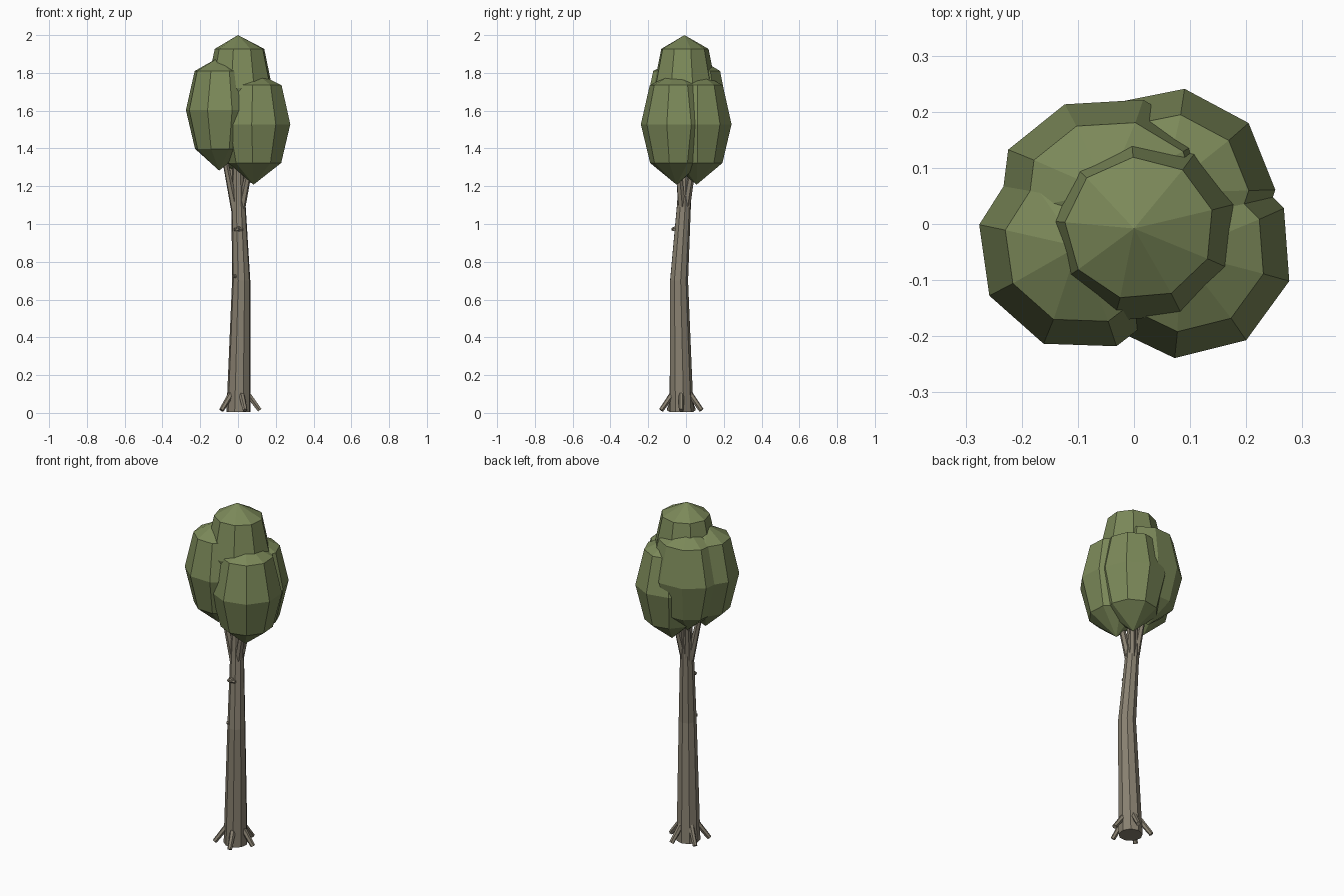
import bpy, bmesh, math
from mathutils import Vector

if "Cube" in bpy.data.objects:
    bpy.data.objects.remove(bpy.data.objects["Cube"])


def material(name, rgb):
    m = bpy.data.materials.new(name)
    m.diffuse_color = (*rgb, 1)
    m.use_nodes = True
    m.node_tree.nodes["Principled BSDF"].inputs["Base Color"].default_value = m.diffuse_color
    return m


LEAF = material("leaf green", (0.20, 0.25, 0.10))
BARK = material("bark grey brown", (0.25, 0.22, 0.165))


def finish(name, bm, mat):
    bmesh.ops.recalc_face_normals(bm, faces=bm.faces)
    me = bpy.data.meshes.new(name)
    bm.to_mesh(me)
    bm.free()
    me.materials.append(mat)
    ob = bpy.data.objects.new(name, me)
    bpy.context.collection.objects.link(ob)
    return ob


def loft(bm, rings, cap_start=True, cap_end=True):
    """Bridge successive rings of points; a single point makes a fan."""
    rows = [[bm.verts.new(p) for p in ring] for ring in rings]
    for a, b in zip(rows, rows[1:]):
        n = max(len(a), len(b))
        for i in range(n):
            j = (i + 1) % n
            if len(a) == 1:
                bm.faces.new((a[0], b[i], b[j]))
            elif len(b) == 1:
                bm.faces.new((a[i], a[j], b[0]))
            else:
                bm.faces.new((a[i], a[j], b[j], b[i]))
    if cap_start and len(rows[0]) > 2:
        bm.faces.new(rows[0])
    if cap_end and len(rows[-1]) > 2:
        bm.faces.new(rows[-1])


def ring(x, y, z, rx, ry, phase, n=9):
    return [(x + rx * math.cos(phase + math.tau * i / n),
             y + ry * math.sin(phase + math.tau * i / n), z) for i in range(n)]


def foliage(name, x, y, z, rx, ry, phase):
    bm = bmesh.new()
    p = math.radians(phase)
    loft(bm, [[(x - 0.01, y, z - 0.32)],
              ring(x, y, z - 0.205, rx * 0.74, ry * 0.74, p),
              ring(x, y, z, rx, ry, p),
              ring(x, y, z + 0.207, rx * 0.75, ry * 0.75, p),
              [(x - 0.01, y, z + 0.28)]])
    finish(name, bm, LEAF)


def stick(name, start, end, r0, r1, n=6):
    bm = bmesh.new()
    a, b = Vector(start), Vector(end)
    q = (b - a).to_track_quat('Z', 'Y')
    loft(bm, [[c + q @ Vector(v) for v in ring(0, 0, 0, r, r, 0, n)]
              for c, r in ((a, r0), (b, r1))])
    finish(name, bm, BARK)


# Foliage clumps
foliage("foliage_top", 0.01, -0.008, 1.72, 0.178, 0.17, 15)
foliage("foliage_front_right", 0.092, -0.05, 1.528, 0.192, 0.19, -15.8)
foliage("foliage_front_left", -0.09, -0.04, 1.603, 0.19, 0.187, 168)
foliage("foliage_back_left", -0.04, 0.058, 1.603, 0.205, 0.17, 154)
foliage("foliage_back_right", 0.062, 0.056, 1.528, 0.19, 0.187, 1.5)

# Bent tapering trunk
bm = bmesh.new()
loft(bm, [ring(x, y, z, r, r, 0.2) for x, y, z, r in (
    (0.003, -0.025, 0.005, 0.065), (0.017, -0.038, 0.70, 0.049),
    (0.003, -0.012, 1.10, 0.038), (0.0, 0.0, 1.50, 0.022))])
finish("trunk", bm, BARK)

# Forking branches
for i, (x, y) in enumerate([(0.085, -0.05), (-0.085, -0.035),
                            (-0.04, 0.05), (0.06, 0.055)]):
    stick(f"branch_{i + 1}", (x * 0.15, y * 0.15 - 0.012, 1.06), (x, y, 1.42), 0.022, 0.013)

# Roots around the base
for i in range(5):
    d = Vector((math.cos(i * math.tau / 5), math.sin(i * math.tau / 5), 0))
    c = Vector((0.003, -0.025, 0))
    stick(f"root_{i + 1}", c + d * 0.045 + Vector((0, 0, 0.105)),
          c + d * 0.112 + Vector((0, 0, 0.014)), 0.016, 0.013)

# Broken twig stubs
stick("twig_upper", (0.005, -0.045, 0.975), (-0.003, -0.075, 0.972), 0.02, 0.008)
stick("twig_upper_bar", (-0.02, -0.065, 0.972), (0.027, -0.062, 0.972), 0.009, 0.009)
stick("twig_lower", (0.0, -0.06, 0.72), (-0.022, -0.075, 0.725), 0.012, 0.008)
